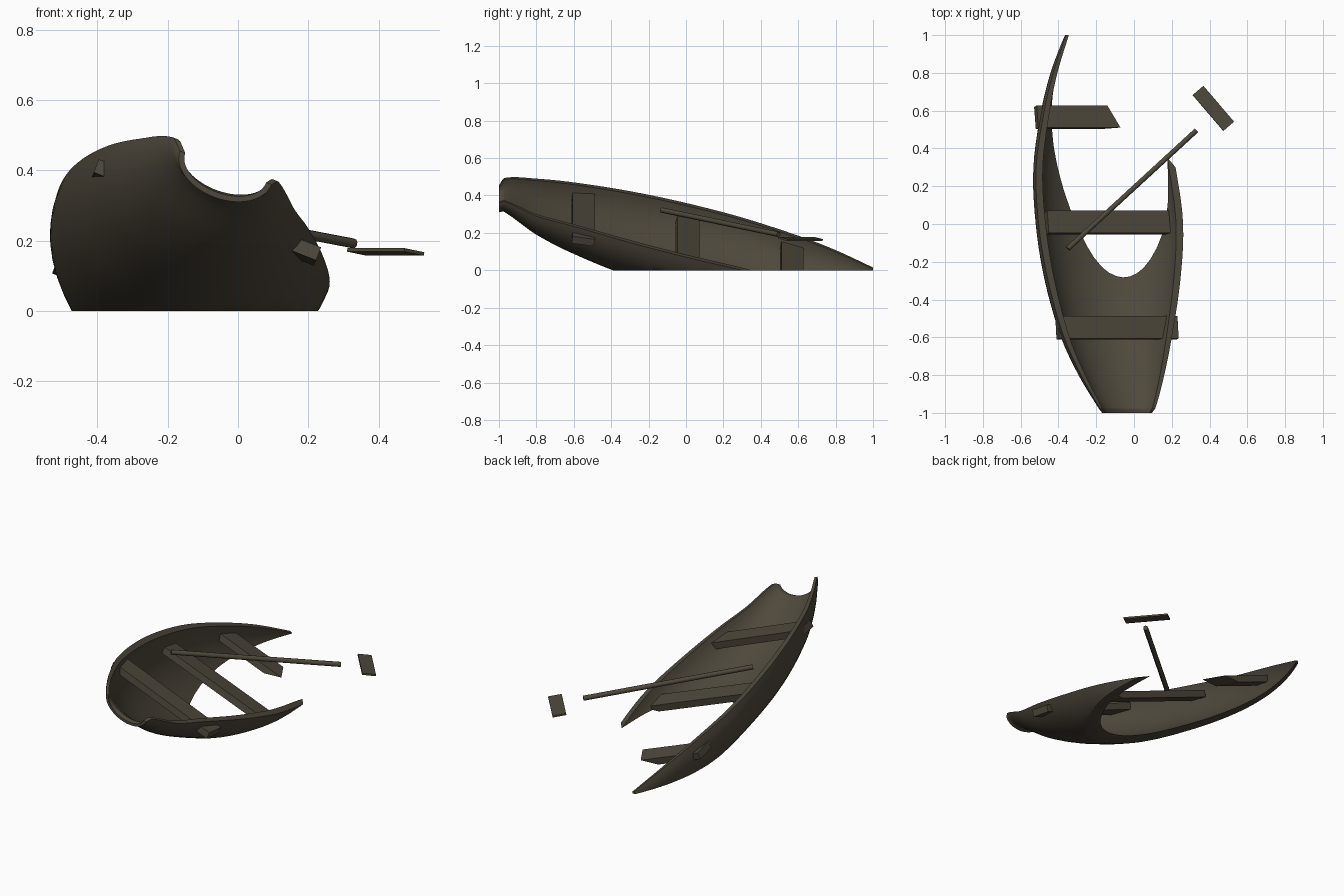
import bpy, bmesh, math
from mathutils import Vector, Euler

if "Cube" in bpy.data.objects:
    bpy.data.objects.remove(bpy.data.objects["Cube"], do_unlink=True)

wood = bpy.data.materials.new("dark weathered wood")
wood.use_nodes = True
COLOR = (0.078, 0.066, 0.045, 1)
wood.diffuse_color = COLOR
shader = next(n for n in wood.node_tree.nodes if n.type == 'BSDF_PRINCIPLED')
shader.inputs["Base Color"].default_value = COLOR
shader.inputs["Roughness"].default_value = 0.8


def finish(name, bm, smooth=False):
    """Cut away everything below the ground, cap the cut and make an object."""
    bmesh.ops.recalc_face_normals(bm, faces=bm.faces)
    geom = bm.verts[:] + bm.edges[:] + bm.faces[:]
    cut = bmesh.ops.bisect_plane(bm, geom=geom, plane_co=(0, 0, 0),
                                 plane_no=(0, 0, 1), clear_inner=True)
    rim = [e for e in cut["geom_cut"] if isinstance(e, bmesh.types.BMEdge)]
    if rim:
        bmesh.ops.edgeloop_fill(bm, edges=rim)
        bmesh.ops.recalc_face_normals(bm, faces=bm.faces)
    mesh = bpy.data.meshes.new(name)
    bm.to_mesh(mesh)
    bm.free()
    mesh.materials.append(wood)
    obj = bpy.data.objects.new(name, mesh)
    bpy.context.collection.objects.link(obj)
    if smooth:
        bpy.ops.object.select_all(action='DESELECT')
        obj.select_set(True)
        bpy.context.view_layer.objects.active = obj
        bpy.ops.object.shade_smooth_by_angle(angle=math.radians(40))
    return obj


def box(name, center, size, rotation):
    bm = bmesh.new()
    bmesh.ops.create_cube(bm, size=1)
    turn = Euler([math.radians(a) for a in rotation]).to_matrix()
    for v in bm.verts:
        v.co = turn @ (v.co * Vector(size)) + Vector(center)
    return finish(name, bm)


# Hull stations: y, right rim x z, left rim x z, depth below the rim line
STATIONS = [
    (-1, -.165, .455, .095, .36, .09),
    (-.97, -.185, .494, .115, .368, .11),
    (-.8, -.28, .49, .16, .29, .19),
    (-.6, -.37, .47, .2, .235, .257),
    (-.3, -.455, .423, .245, .148, .308),
    (0, -.505, .36, .26, .07, .315),
    (.3, -.518, .282, .22, 0, .3),
    (.6, -.475, .185, .16, -.08, .27),
    (.8, -.428, .108, .05, -.11, .2),
    (1, -.36, .015, -.15, -.08, .1),
]


def tangent(i):
    a, b = STATIONS[max(i - 1, 0)], STATIONS[min(i + 1, len(STATIONS) - 1)]
    return [(q - p) / (b[0] - a[0]) for p, q in zip(a, b)]


def station(i, t):
    """Smoothly blended station between two neighbours."""
    a, b = STATIONS[i], STATIONS[i + 1]
    h = b[0] - a[0]
    s = t * t * (3 - 2 * t)
    return [p + (q - p) * s + h * (t * (1 - t) ** 2 * m - t * t * (1 - t) * n)
            for p, q, m, n in zip(a, b, tangent(i), tangent(i + 1))]


def section(y, ax, az, bx, bz, depth, arc=28):
    """Closed U-shaped ring: outer half ellipse, then the inner one back."""
    a, b = Vector((ax, y, az)), Vector((bx, y, bz))
    mid, half = (a + b) / 2, (b - a) / 2
    across = half.normalized()
    down = Vector((across.z, 0, -across.x))
    wall = 0.04 * (1 - 0.6 * y * y)
    angles = [math.pi * k / arc for k in range(arc + 1)]
    ring = []
    for inset, steps in ((0, angles), (wall, reversed(angles))):
        for ang in steps:
            ring.append(mid - across * (half.length - inset) * math.cos(ang)
                        + down * (depth - inset) * math.sin(ang))
    return ring


# Hull
bm = bmesh.new()
SUB = 5
rows = [station(i, k / SUB) for i in range(len(STATIONS) - 1) for k in range(SUB)]
rows.append(STATIONS[-1])
rings = [[bm.verts.new(p) for p in section(*row)] for row in rows]
count = len(rings[0])
for r, s in zip(rings, rings[1:]):
    for k in range(count):
        n = (k + 1) % count
        bm.faces.new((r[k], r[n], s[n], s[k]))
for ring in (rings[0], rings[-1]):
    for k in range(count // 2 - 1):
        bm.faces.new((ring[k], ring[k + 1], ring[-k - 2], ring[-k - 1]))
finish("hull", bm, smooth=True)

# Bench planks
box("front_bench", (-.09, -.55, .28), (.68, .12, .04), (-8, 21.6, 0))
box("middle_bench", (-.14, .008, .14), (.69, .12, .04), (-12, 21, 0))
box("rear_bench", (-.2, .565, .015), (.68, .12, .04), (-12, 21, 0))

# Oar: shaft and broken-off blade
start, end = Vector((-.35, -.13, .322)), Vector((.33, .495, .192))
axis = end - start
bm = bmesh.new()
bmesh.ops.create_cone(bm, cap_ends=True, segments=10, radius1=.014,
                      radius2=.014, depth=axis.length)
turn = axis.to_track_quat('Z', 'Y').to_matrix()
for v in bm.verts:
    v.co = turn @ v.co + (start + end) / 2
finish("oar_shaft", bm, smooth=True)
box("oar_blade", (.42, .612, .168), (.25, .075, .01), (-9, 0, -49.5))
